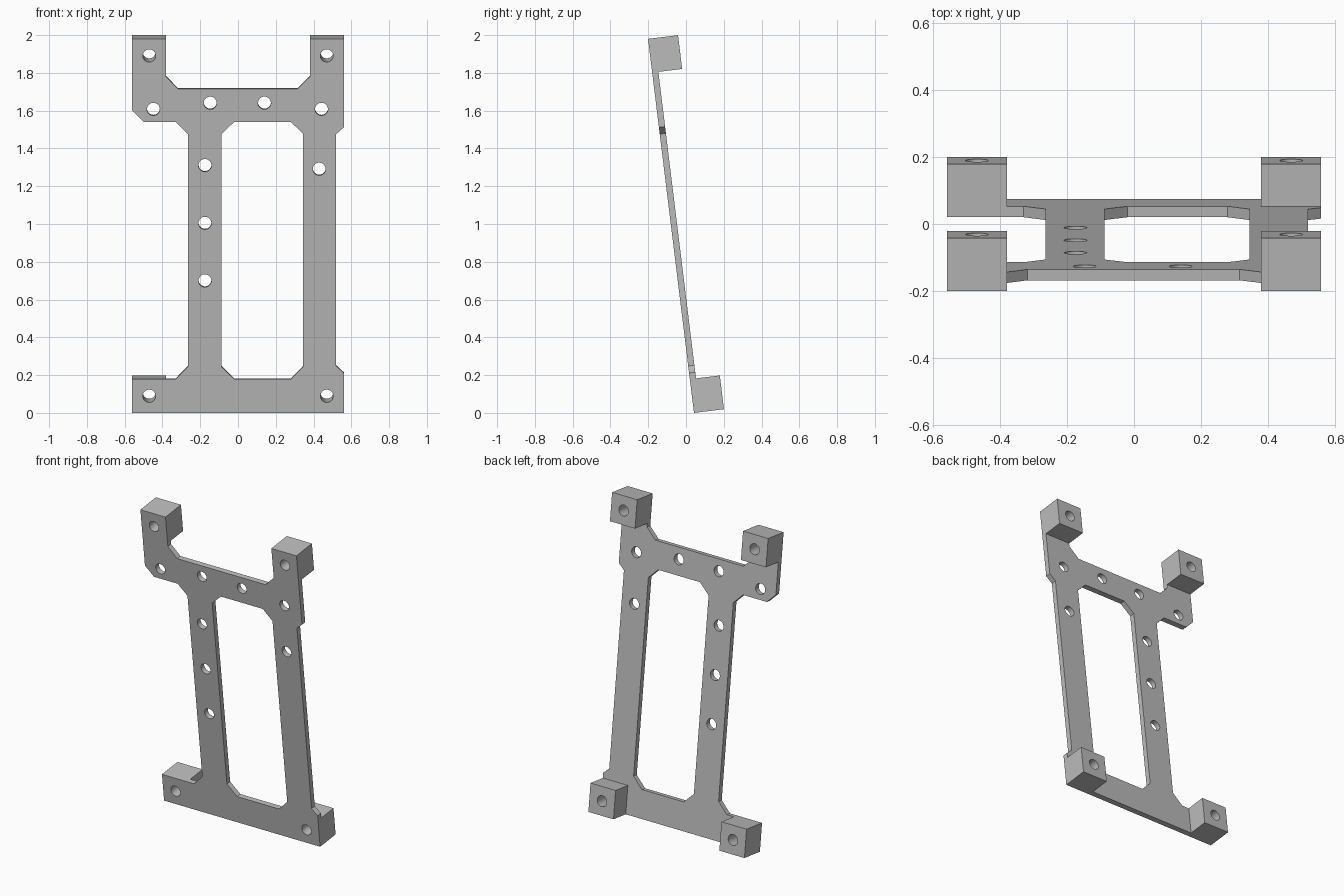
import bpy, bmesh, math
from mathutils import Matrix

if "Cube" in bpy.data.objects:
    bpy.data.objects.remove(bpy.data.objects["Cube"], do_unlink=True)

TILT = math.radians(7)
W, H = 0.56, 1.995              # half width and length along the plate
THICK, DEPTH = 0.033, 0.16      # plate thickness, block depth
B = 0.18                        # block side
R = 0.034                       # bolt hole radius

grey = bpy.data.materials.new("plain grey")
grey.use_nodes = True
grey.diffuse_color = (0.5, 0.5, 0.5, 1)
grey.node_tree.nodes["Principled BSDF"].inputs["Base Color"].default_value = (0.5, 0.5, 0.5, 1)


def prism(bm, outline, y0, y1):
    """Extrude an x-z outline from y0 to y1."""
    face = bm.faces.new([bm.verts.new((x, y0, z)) for x, z in outline])
    ext = bmesh.ops.extrude_face_region(bm, geom=[face])
    verts = [g for g in ext["geom"] if isinstance(g, bmesh.types.BMVert)]
    bmesh.ops.translate(bm, verts=verts, vec=(0, y1 - y0, 0))


def rect(x0, x1, z0, z1):
    return [(x0, z0), (x1, z0), (x1, z1), (x0, z1)]


def circle(x, z, r, n=32):
    return [(x + r * math.cos(2 * math.pi * i / n),
             z + r * math.sin(2 * math.pi * i / n)) for i in range(n)]


def make(name, prisms):
    bm = bmesh.new()
    for outline, y0, y1 in prisms:
        prism(bm, outline, y0, y1)
    bmesh.ops.recalc_face_normals(bm, faces=bm.faces)
    mesh = bpy.data.meshes.new(name)
    bm.to_mesh(mesh)
    bm.free()
    mesh.materials.append(grey)
    ob = bpy.data.objects.new(name, mesh)
    bpy.context.collection.objects.link(ob)
    return ob


# Plate outline, anticlockwise from the lower right-hand corner
outline = [
    (-W, 0), (W, 0), (W, 0.213), (0.52, 0.25), (0.52, 1.487), (W, 1.523), (W, H),
    (W - B, H), (W - B, 1.793), (0.315, 1.728), (-0.318, 1.728), (B - W, 1.793),
    (B - W, H), (-W, H), (-W, 1.612), (-0.5, 1.552), (-0.33, 1.552),
    (-0.265, 1.487), (-0.265, 0.247), (-0.33, B), (-W, B),
]
frame = make("bracket_frame", [(outline, 0, THICK)])

# Four corner mounting blocks
corners = [(s, z) for s in (-1, 1) for z in (0, H - B)]
blocks = make("mounting_blocks", [
    (rect(min(s * W, s * (W - B)), max(s * W, s * (W - B)), z, z + B), 0, DEPTH)
    for s, z in corners])

# Chamfered window and all bolt holes
window = [(-0.02, B), (0.28, B), (0.345, 0.247), (0.345, 1.487),
          (0.28, 1.552), (-0.02, 1.552), (-0.088, 1.487), (-0.088, 0.247)]
holes = [(s * (W - B / 2), z + B / 2) for s, z in corners]
holes += [(-0.448, 1.62), (-0.147, 1.653), (0.14, 1.653), (0.442, 1.62), (0.43, 1.301)]
holes += [(-0.175, z) for z in (0.705, 1.012, 1.32)]
cutter = make("opening_cutter", [(o, -0.1, DEPTH + 0.1)
                                 for o in [window] + [circle(x, z, R) for x, z in holes]])

for tool, operation in ((blocks, "UNION"), (cutter, "DIFFERENCE")):
    mod = frame.modifiers.new(operation.lower(), "BOOLEAN")
    mod.object, mod.operation, mod.solver = tool, operation, "EXACT"
    tool.hide_render = True

# Bake the booleans and drop the helpers
bpy.context.view_layer.update()
solid = bpy.data.meshes.new_from_object(frame.evaluated_get(bpy.context.evaluated_depsgraph_get()))
frame.modifiers.clear()
frame.data = solid
for tool in (blocks, cutter):
    bpy.data.objects.remove(tool, do_unlink=True)

# Lean the bracket forward and stand it centred on the ground
shift = (H * math.sin(TILT) - DEPTH * math.cos(TILT)) / 2
solid.transform(Matrix.Translation((0, shift, 0)) @ Matrix.Rotation(TILT, 4, "X"))
solid.materials.clear()
solid.materials.append(grey)

bpy.ops.object.select_all(action="DESELECT")
frame.select_set(True)
bpy.context.view_layer.objects.active = frame
bpy.ops.object.shade_smooth_by_angle(angle=math.radians(30))
